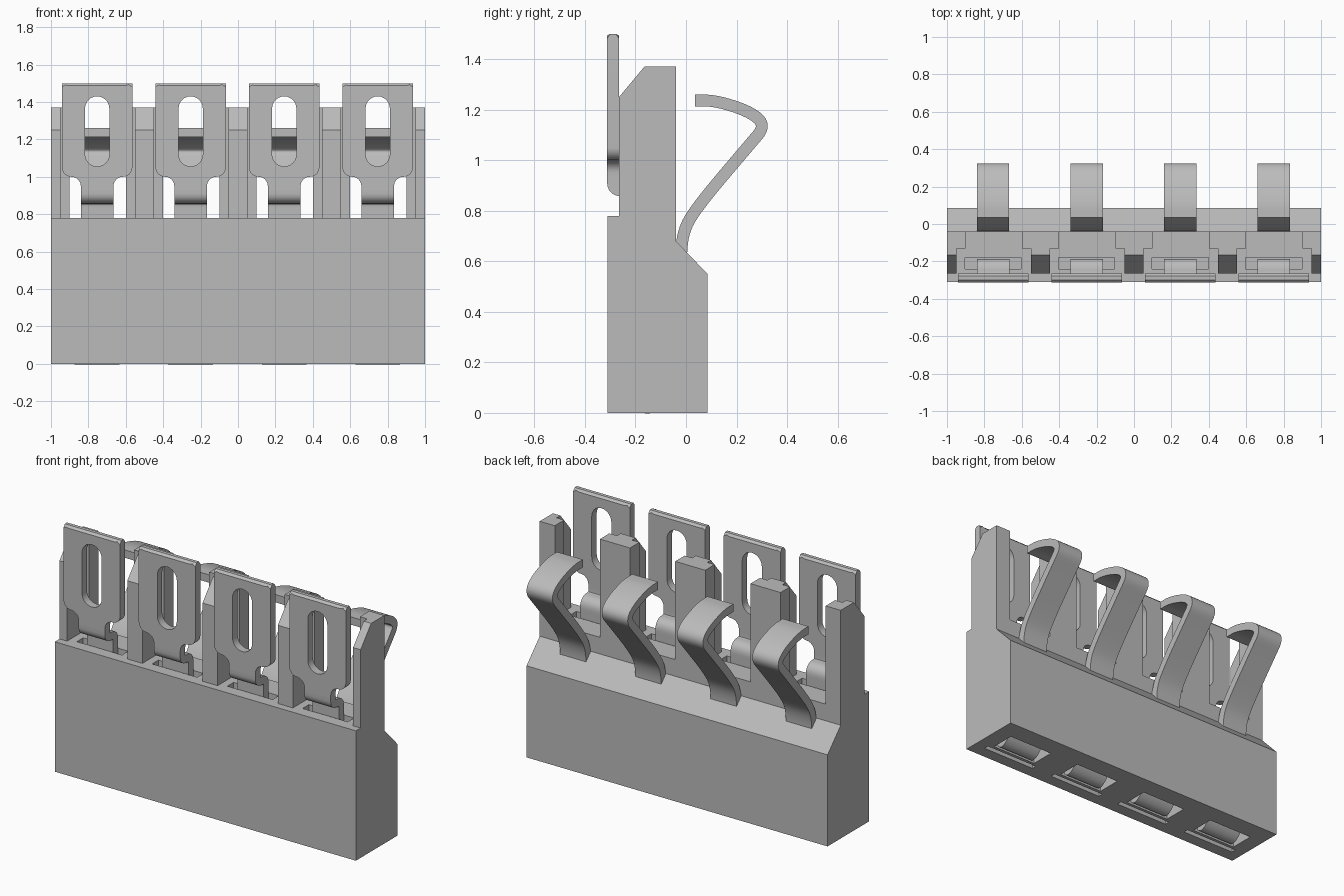
import bpy, bmesh, math
from mathutils import Vector

cube = bpy.data.objects.get("Cube")
if cube:
    bpy.data.objects.remove(cube, do_unlink=True)

grey = bpy.data.materials.new("plain grey")
grey.use_nodes = True
COLOUR = (0.5, 0.5, 0.5, 1)
grey.diffuse_color = COLOUR
grey.node_tree.nodes["Principled BSDF"].inputs["Base Color"].default_value = COLOUR

CENTRES = [-0.753 + 0.5 * i for i in range(4)]


def finish(name, bm, smooth=False):
    bmesh.ops.recalc_face_normals(bm, faces=bm.faces)
    mesh = bpy.data.meshes.new(name)
    bm.to_mesh(mesh)
    bm.free()
    mesh.materials.append(grey)
    ob = bpy.data.objects.new(name, mesh)
    bpy.context.collection.objects.link(ob)
    if smooth:
        activate(ob)
        bpy.ops.object.shade_smooth_by_angle(angle=math.radians(35))
    return ob


def activate(ob):
    bpy.ops.object.select_all(action='DESELECT')
    ob.select_set(True)
    bpy.context.view_layer.objects.active = ob


def add_prism(bm, profile, x0, x1):
    """Extrude a (y, z) profile from x0 to x1."""
    face = bm.faces.new([bm.verts.new((x0, y, z)) for y, z in profile])
    out = bmesh.ops.extrude_face_region(bm, geom=[face])["geom"]
    verts = [g for g in out if isinstance(g, bmesh.types.BMVert)]
    bmesh.ops.translate(bm, verts=verts, vec=(x1 - x0, 0, 0))


def box_profile(y0, y1, z0, z1):
    return [(y0, z0), (y1, z0), (y1, z1), (y0, z1)]


def smooth_path(points, steps=6):
    """Round every inner corner of a (y, z) path with a quadratic arc."""
    pts = [Vector(p) for p in points]
    path = [pts[0]]
    for a, b, c in zip(pts, pts[1:], pts[2:]):
        start, end = (a + b) / 2, (b + c) / 2
        for i in range(steps + 1):
            t = i / steps
            path.append(start * (1 - t) ** 2 + b * 2 * t * (1 - t) + end * t * t)
    path.append(pts[-1])
    return [p for i, p in enumerate(path) if i == 0 or (p - path[i - 1]).length > 1e-5]


def add_strip(bm, points, x0, x1, thick):
    """Bent sheet metal strip that follows a (y, z) path."""
    path = smooth_path(points)
    left, right = [], []
    for i, p in enumerate(path):
        d = (path[min(i + 1, len(path) - 1)] - path[max(i - 1, 0)]).normalized()
        n = Vector((-d.y, d.x)) * thick / 2
        left.append(p + n)
        right.append(p - n)
    add_prism(bm, left + right[::-1], x0, x1)


def arc(cx, cz, r, a0, a1, n=8):
    steps = [math.radians(a0 + (a1 - a0) * i / n) for i in range(n + 1)]
    return [(cx + r * math.cos(a), cz + r * math.sin(a)) for a in steps]


# Housing block with a sloped back shoulder
bm = bmesh.new()
add_prism(bm, [(-0.31, 0), (0.085, 0), (0.085, 0.55), (-0.04, 0.68),
               (-0.04, 0.78), (-0.31, 0.78)], -1, 1)
housing = finish("housing", bm)

# Sockets below and neck recesses above, cut out of the housing
cutters = []
for profile, half in ((box_profile(-0.185, -0.035, -0.1, 0.35), 0.15),
                      (box_profile(-0.235, -0.205, -0.1, 0.3), 0.18),
                      (box_profile(-0.24, -0.18, 0.7, 0.9), 0.15)):
    bm = bmesh.new()
    for cx in CENTRES:
        add_prism(bm, profile, cx - half, cx + half)
    cutters.append(finish("socket_cutter", bm))
for cutter in cutters:
    cutter.hide_render = True
    mod = housing.modifiers.new("sockets", 'BOOLEAN')
    mod.object = cutter
    mod.solver = 'EXACT'
    activate(housing)
    bpy.ops.object.modifier_apply(modifier=mod.name)
    bpy.data.objects.remove(cutter, do_unlink=True)

# Divider posts: wide at the back, narrow and chamfered in front
wide = box_profile(-0.13, -0.04, 0.66, 1.37)
narrow = [(-0.265, 0.77), (-0.13, 0.77), (-0.13, 1.37), (-0.165, 1.37), (-0.265, 1.25)]
for i in range(5):
    bm = bmesh.new()
    x = -1 + 0.5 * i
    for profile, half in ((wide, 0.1), (narrow, 0.05)):
        add_prism(bm, profile, max(x - half, -1), min(x + half, 1))
    finish("divider_post", bm)


def terminal_plate(cx):
    """Flat tab with a long slot and rounded shoulders."""
    w, neck, r = 0.188, 0.0875, 0.05
    half = [(w, 1.5)] + arc(w - r, 1.05, r, 0, -90) + arc(neck + r, 0.95, r, 90, 180)
    half.append((neck, 0.93))
    outline = half + [(-x, z) for x, z in reversed(half)]
    slot = arc(0, 1.365, 0.065, 0, 180, 12) + arc(0, 1.12, 0.065, 180, 360, 12)
    cu = bpy.data.curves.new("tab_outline", 'CURVE')
    cu.dimensions = '2D'
    cu.fill_mode = 'BOTH'
    cu.extrude = 0.0235
    for pts in (outline, slot):
        sp = cu.splines.new('POLY')
        sp.points.add(len(pts) - 1)
        for p, (x, z) in zip(sp.points, pts):
            p.co = (x, z, 0, 1)
        sp.use_cyclic_u = True
    tmp = bpy.data.objects.new("tab_outline", cu)
    bpy.context.collection.objects.link(tmp)
    dg = bpy.context.evaluated_depsgraph_get()
    mesh = bpy.data.meshes.new_from_object(tmp.evaluated_get(dg))
    bm = bmesh.new()
    bm.from_mesh(mesh)
    bpy.data.objects.remove(tmp, do_unlink=True)
    bpy.data.meshes.remove(mesh)
    bmesh.ops.remove_doubles(bm, verts=bm.verts, dist=1e-5)
    for v in bm.verts:
        v.co = (v.co.x + cx, -0.2885 - v.co.z, v.co.y)
    top = [e for e in bm.edges if min(v.co.z for v in e.verts) > 1.499
           and abs(e.verts[0].co.x - e.verts[1].co.x) > 0.1]
    bmesh.ops.bevel(bm, geom=top, offset=0.013, segments=1, affect='EDGES')
    finish("terminal_tab", bm, True)


NECK = [(-0.2885, 0.94), (-0.2885, 0.88), (-0.21, 0.88), (-0.21, 0.8), (-0.21, 0.69)]
SPRING = [(-0.02, 0.55), (-0.018, 0.7), (0.03, 0.8), (0.25, 1.06), (0.315, 1.135),
          (0.26, 1.19), (0.12, 1.236), (0.035, 1.236)]
CLIP = [(-0.195, 0.06), (-0.16, 0.0), (-0.1, 0.04), (-0.06, 0.14), (-0.06, 0.36)]

# One contact per bay: slotted tab, bent neck, back spring and socket clip
for cx in CENTRES:
    terminal_plate(cx)
    for name, path, half, thick in (("terminal_neck", NECK, 0.0875, 0.047),
                                    ("contact_spring", SPRING, 0.086, 0.047),
                                    ("socket_clip", CLIP, 0.12, 0.03)):
        bm = bmesh.new()
        add_strip(bm, path, cx - half, cx + half, thick)
        finish(name, bm, True)
